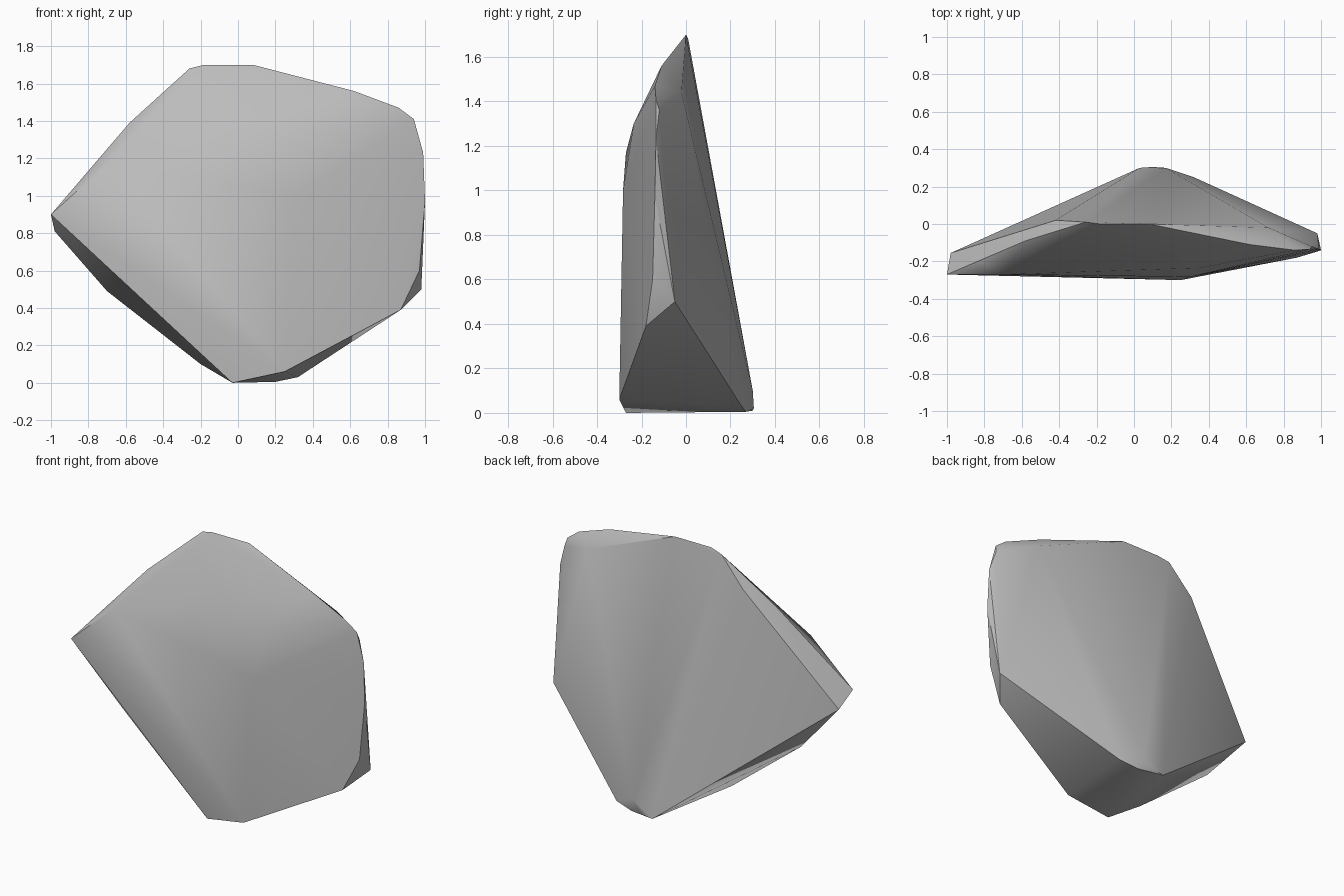
import bpy
import bmesh
import math

default = bpy.data.objects.get("Cube")
if default:
    bpy.data.objects.remove(default, do_unlink=True)

# One plain stone colour
stone = bpy.data.materials.new("stone_grey")
stone.use_nodes = True
grey = (0.5, 0.5, 0.5, 1)
stone.diffuse_color = grey
stone.node_tree.nodes["Principled BSDF"].inputs["Base Color"].default_value = grey

# Corners of the boulder, grouped by side
front_face = [(-1, -.27, .9), (-.7, -.27, 1.17), (.35, -.235, 1.3),
              (.3, -.283, 1), (.25, -.3, .06), (-.03, -.27, 0)]
crest = [(-.26, .01, 1.68), (-.18, 0, 1.7), (.08, 0, 1.7), (.62, -.11, 1.56),
         (.72, -.02, 1.44), (-.42, .02, 1.5), (-.58, -.09, 1.39), (-.82, -.2, 1.11)]
right_side = [(.86, -.14, 1.47), (.94, -.135, 1.41), (.95, -.12, 1.36),
              (.99, -.135, 1.23), (1, -.14, .97), (.97, -.15, .6),
              (.98, -.05, .5), (.87, -.18, .39)]
left_side = [(-.98, -.155, .81), (-.7, -.17, .49), (-.2, -.18, .1)]
back_foot = [(.03, .3, .01), (.1, .305, .02), (.17, .3, .1),
             (.32, .25, .03), (.2, .27, .005)]

# Wrap the corners in a convex shell
bm = bmesh.new()
for co in front_face + crest + right_side + left_side + back_foot:
    bm.verts.new(co)
bmesh.ops.convex_hull(bm, input=bm.verts)
loose = [v for v in bm.verts if not v.link_faces]
bmesh.ops.delete(bm, geom=loose, context='VERTS')
bmesh.ops.recalc_face_normals(bm, faces=bm.faces)
mesh = bpy.data.meshes.new("boulder")
bm.to_mesh(mesh)
bm.free()
mesh.materials.append(stone)

boulder = bpy.data.objects.new("boulder", mesh)
bpy.context.collection.objects.link(boulder)
for ob in bpy.context.selected_objects:
    ob.select_set(False)
boulder.select_set(True)
bpy.context.view_layer.objects.active = boulder
bpy.ops.object.shade_smooth_by_angle(angle=math.radians(30))
